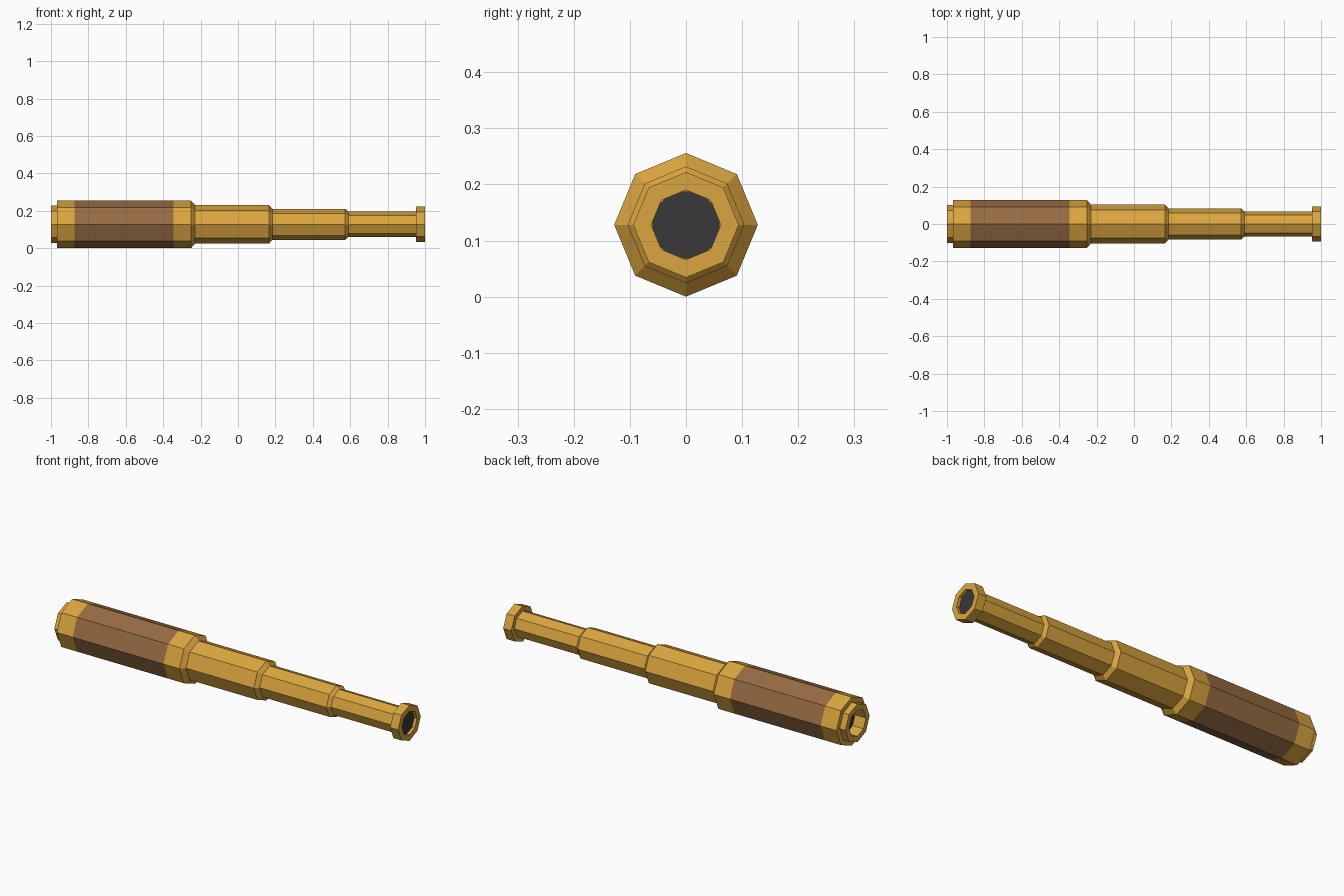
import bpy, bmesh, math

if "Cube" in bpy.data.objects:
    bpy.data.objects.remove(bpy.data.objects["Cube"])

AXIS_Z = 0.128   # height of the tube axis
SIDES = 8


def material(name, rgb):
    m = bpy.data.materials.new(name)
    m.diffuse_color = (*rgb, 1)
    m.use_nodes = True
    m.node_tree.nodes["Principled BSDF"].inputs["Base Color"].default_value = m.diffuse_color
    return m


brass = material("brass", (0.70, 0.376, 0.05))
leather = material("brown leather", (0.31, 0.15, 0.056))
glass = material("dark glass", (0.04, 0.04, 0.04))


def lathe(name, profile, mat, turn=0.0):
    """Revolve (x, radius) points around the x axis; radius 0 closes to a cap."""
    bm = bmesh.new()
    rings = []
    for x, r in profile:
        if r == 0:
            rings.append([bm.verts.new((x, 0, AXIS_Z))] * SIDES)
            continue
        ring = []
        for i in range(SIDES):
            a = 2 * math.pi * (i + turn) / SIDES
            ring.append(bm.verts.new((x, r * math.sin(a), AXIS_Z + r * math.cos(a))))
        rings.append(ring)
    for a, b in zip(rings, rings[1:]):
        for i in range(SIDES):
            j = (i + 1) % SIDES
            corners = list(dict.fromkeys((a[i], b[i], b[j], a[j])))
            bm.faces.new(corners)
    # profiles run from -x to +x along the outside, so this order faces outward
    bmesh.ops.reverse_faces(bm, faces=bm.faces[:])
    mesh = bpy.data.meshes.new(name)
    bm.to_mesh(mesh)
    bm.free()
    mesh.materials.append(mat)
    obj = bpy.data.objects.new(name, mesh)
    bpy.context.collection.objects.link(obj)
    return obj


# Objective end: recessed opening, stepped lip and front brass band
lathe("objective_cap", [(-0.93, 0), (-0.93, 0.07), (-1, 0.07), (-1, 0.101),
                        (-0.967, 0.101), (-0.967, 0.128), (-0.875, 0.128)], brass)

# Leather-wrapped grip
lathe("leather_grip", [(-0.875, 0.128), (-0.345, 0.128)], leather)

# Rear barrel band with chamfer
lathe("barrel_band", [(-0.345, 0.128), (-0.252, 0.128), (-0.23, 0.104)], brass)

# Sliding draw tubes, each with a chamfer down to the next one
for name, x0, x1, x2, r, r2 in (
        ("large_draw_tube", -0.23, 0.165, 0.184, 0.104, 0.083),
        ("middle_draw_tube", 0.184, 0.573, 0.59, 0.083, 0.068)):
    lathe(name, [(x0, r), (x1, r), (x2, r2)], brass)
lathe("small_draw_tube", [(0.59, 0.068), (0.953, 0.068)], brass)

# Eyepiece flange with shallow recess
lathe("eyepiece", [(0.953, 0.068), (0.953, 0.094), (1, 0.094), (1, 0.062),
                   (0.975, 0.062), (0.975, 0)], brass)

# Lenses, turned half a side against the tubes
lathe("objective_lens", [(-0.937, 0), (-0.937, 0.072), (-0.931, 0.072), (-0.931, 0)], glass, 0.5)
lathe("eyepiece_lens", [(0.976, 0), (0.976, 0.0645), (0.984, 0.0645), (0.984, 0)], glass, 0.5)
